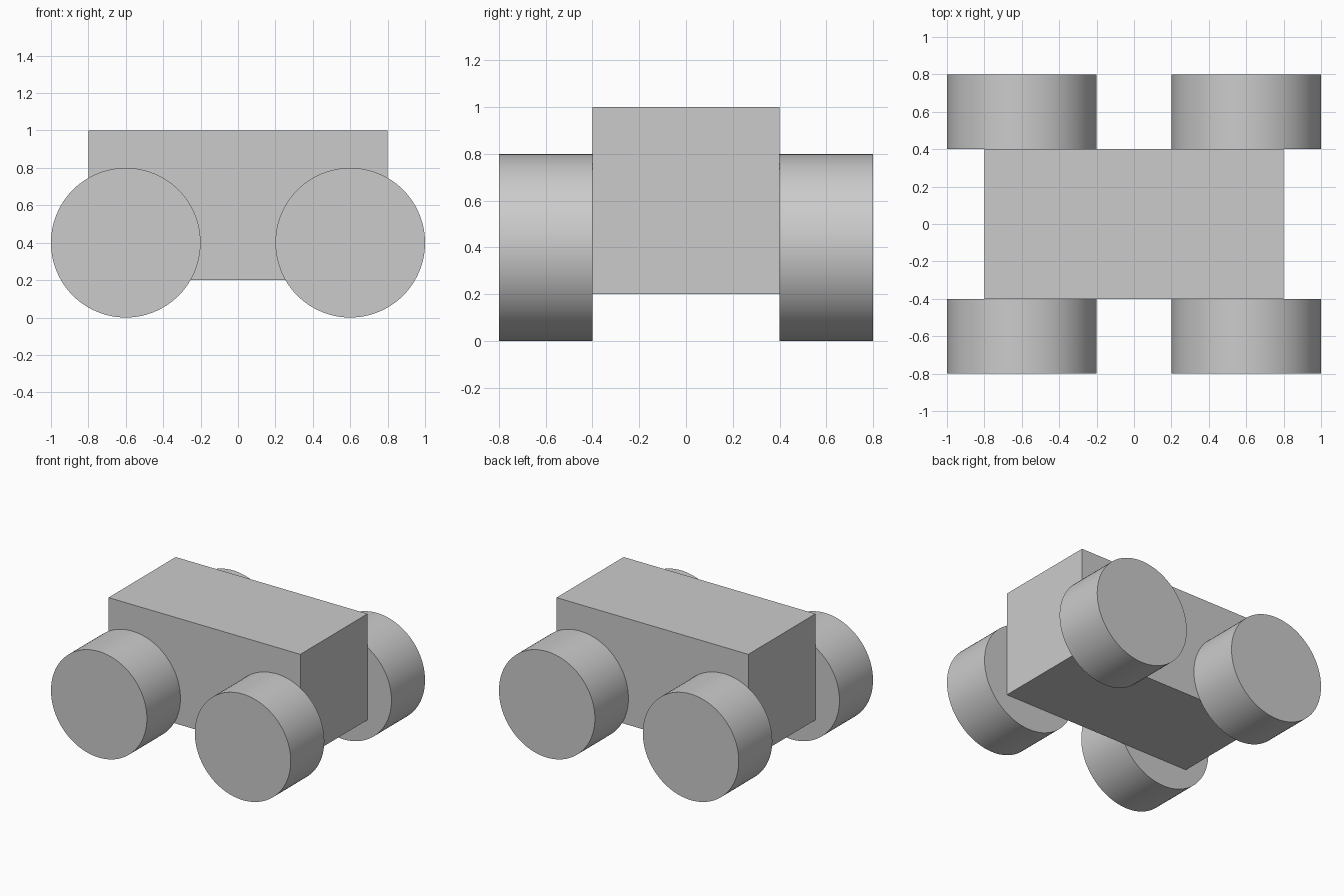
import bpy
import math

if "Cube" in bpy.data.objects:
    bpy.data.objects.remove(bpy.data.objects["Cube"])

# Body: a plain box
bpy.ops.mesh.primitive_cube_add(size=1, location=(0, 0, 0.6))
body = bpy.context.object
body.name = "body"
body.scale = (1.6, 0.8, 0.8)
bpy.ops.object.transform_apply(location=False, rotation=False, scale=True)


def add_wheel(name, x, y):
    """Smooth cylinder lying along y, touching the side of the body."""
    bpy.ops.mesh.primitive_cylinder_add(
        vertices=96, radius=0.4, depth=0.4,
        location=(x, y, 0.4), rotation=(math.pi / 2, 0, 0))
    wheel = bpy.context.object
    wheel.name = name
    bpy.ops.object.shade_smooth_by_angle(angle=math.radians(30))


# Four wheels
for side, y in (("front", -0.6), ("back", 0.6)):
    for end, x in (("left", -0.6), ("right", 0.6)):
        add_wheel(f"{side}_{end}_wheel", x, y)
